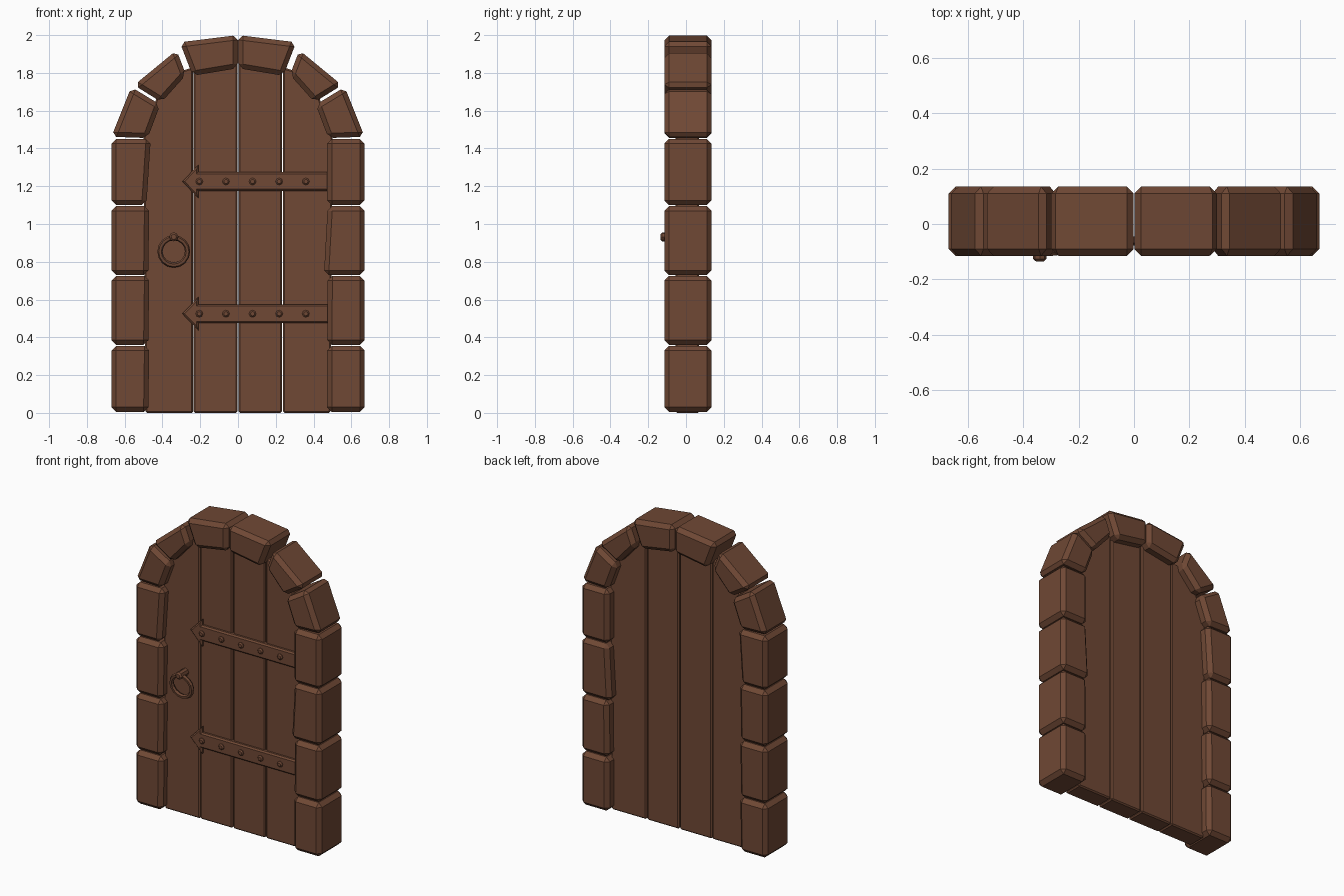
import bpy, bmesh, math
from mathutils import Matrix

if "Cube" in bpy.data.objects:
    bpy.data.objects.remove(bpy.data.objects["Cube"])

wood = bpy.data.materials.new("brown")
wood.diffuse_color = (0.16, 0.065, 0.035, 1)
wood.use_nodes = True
wood.node_tree.nodes["Principled BSDF"].inputs["Base Color"].default_value = wood.diffuse_color


def finish(bm, name):
    bmesh.ops.recalc_face_normals(bm, faces=bm.faces)
    me = bpy.data.meshes.new(name)
    bm.to_mesh(me)
    bm.free()
    me.materials.append(wood)
    ob = bpy.data.objects.new(name, me)
    bpy.context.collection.objects.link(ob)
    return ob


def prism(name, outline, y0, y1, bevel=0.0, front_only=False):
    """Extrude an (x, z) outline from y0 to y1 and chamfer its edges."""
    bm = bmesh.new()
    a = [bm.verts.new((x, y0, z)) for x, z in outline]
    b = [bm.verts.new((x, y1, z)) for x, z in outline]
    front = bm.faces.new(a)
    bm.faces.new(b[::-1])
    n = len(a)
    for i in range(n):
        j = (i + 1) % n
        bm.faces.new((a[j], a[i], b[i], b[j]))
    bmesh.ops.recalc_face_normals(bm, faces=bm.faces)
    if bevel:
        edges = list(front.edges) if front_only else bm.edges[:]
        bmesh.ops.bevel(bm, geom=edges, offset=bevel, segments=1,
                        affect='EDGES', clamp_overlap=True)
    return finish(bm, name)


FRONT, BACK = -0.115, 0.135
DOOR_F, DOOR_B = -0.055, 0.07

# jamb stones: (bottom z, top z), inner edge x at bottom and top per side
levels = [(0.005, 0.355), (0.36, 0.725), (0.73, 1.095), (1.10, 1.45)]
inner = {-1: [(0.475, 0.47), (0.475, 0.47), (0.475, 0.47), (0.485, 0.462)],
         1: [(0.472, 0.472), (0.472, 0.475), (0.455, 0.475), (0.472, 0.472)]}
for side in (-1, 1):
    for i, ((z0, z1), (xb, xt)) in enumerate(zip(levels, inner[side])):
        prism(f"jamb_stone_{side}_{i}",
              [(side * 0.67, z0), (side * xb, z0), (side * xt, z1), (side * 0.67, z1)],
              FRONT, BACK, 0.025)

# arch stones, mirrored
arch = [[(0.67, 1.462), (0.565, 1.725), (0.412, 1.632), (0.478, 1.455)],
        [(0.55, 1.735), (0.325, 1.92), (0.275, 1.79), (0.405, 1.645)],
        [(0.308, 1.962), (0.001, 2.0), (0.001, 1.825), (0.24, 1.785)]]
for side in (-1, 1):
    for i, pts in enumerate(arch):
        prism(f"arch_stone_{side}_{i}", [(side * x, z) for x, z in pts],
              FRONT, BACK, 0.025)

# door planks with tops hidden inside the arch
for side in (-1, 1):
    gap = 0.003 if side > 0 else 0.001
    prism(f"inner_plank_{side}",
          [(side * 0.003, 0), (side * (0.236 - gap), 0),
           (side * (0.236 - gap), 1.83), (side * 0.003, 1.86)], DOOR_F, DOOR_B, 0.008)
    prism(f"outer_plank_{side}",
          [(side * (0.236 + gap), 0), (side * 0.49, 0), (side * 0.50, 1.46),
           (side * 0.43, 1.67), (side * 0.30, 1.81), (side * (0.236 + gap), 1.83)],
          DOOR_F, DOOR_B, 0.008)

# iron straps with arrow tips and rivets
for k, z in enumerate((0.525, 1.225)):
    prism(f"strap_{k}",
          [(0.49, z - 0.05), (0.49, z + 0.05), (-0.21, z + 0.05), (-0.21, z + 0.088),
           (-0.295, z), (-0.21, z - 0.088), (-0.21, z - 0.05)],
          DOOR_F - 0.022, DOOR_F + 0.01, 0.009, True)
    for i in range(5):
        x = -0.205 + i * 0.141
        ring = [(x + 0.019 * math.cos(t * math.tau / 8), z + 0.019 * math.sin(t * math.tau / 8))
                for t in range(8)]
        prism(f"rivet_{k}_{i}", ring, DOOR_F - 0.034, DOOR_F, 0.007, True)

# ring handle, hanging with its lower end tilted outwards
bm = bmesh.new()
N, M, R, r = 16, 6, 0.073, 0.014
grid = []
for i in range(N):
    u = i * math.tau / N
    grid.append([bm.verts.new(((R + r * math.cos(v)) * math.cos(u), r * math.sin(v),
                               (R + r * math.cos(v)) * math.sin(u)))
                 for v in (j * math.tau / M for j in range(M))])
for i in range(N):
    for j in range(M):
        bm.faces.new((grid[i][j], grid[(i + 1) % N][j],
                      grid[(i + 1) % N][(j + 1) % M], grid[i][(j + 1) % M]))
bm.transform(Matrix.Translation((-0.34, -0.094, 0.855)) @ Matrix.Rotation(math.radians(8), 4, 'X'))
finish(bm, "ring_handle")

# pin holding the ring
prism("ring_pin", [(-0.34 + 0.024 * math.cos(t * math.tau / 8),
                    0.932 + 0.024 * math.sin(t * math.tau / 8)) for t in range(8)],
      -0.135, DOOR_F + 0.01, 0.009, True)
